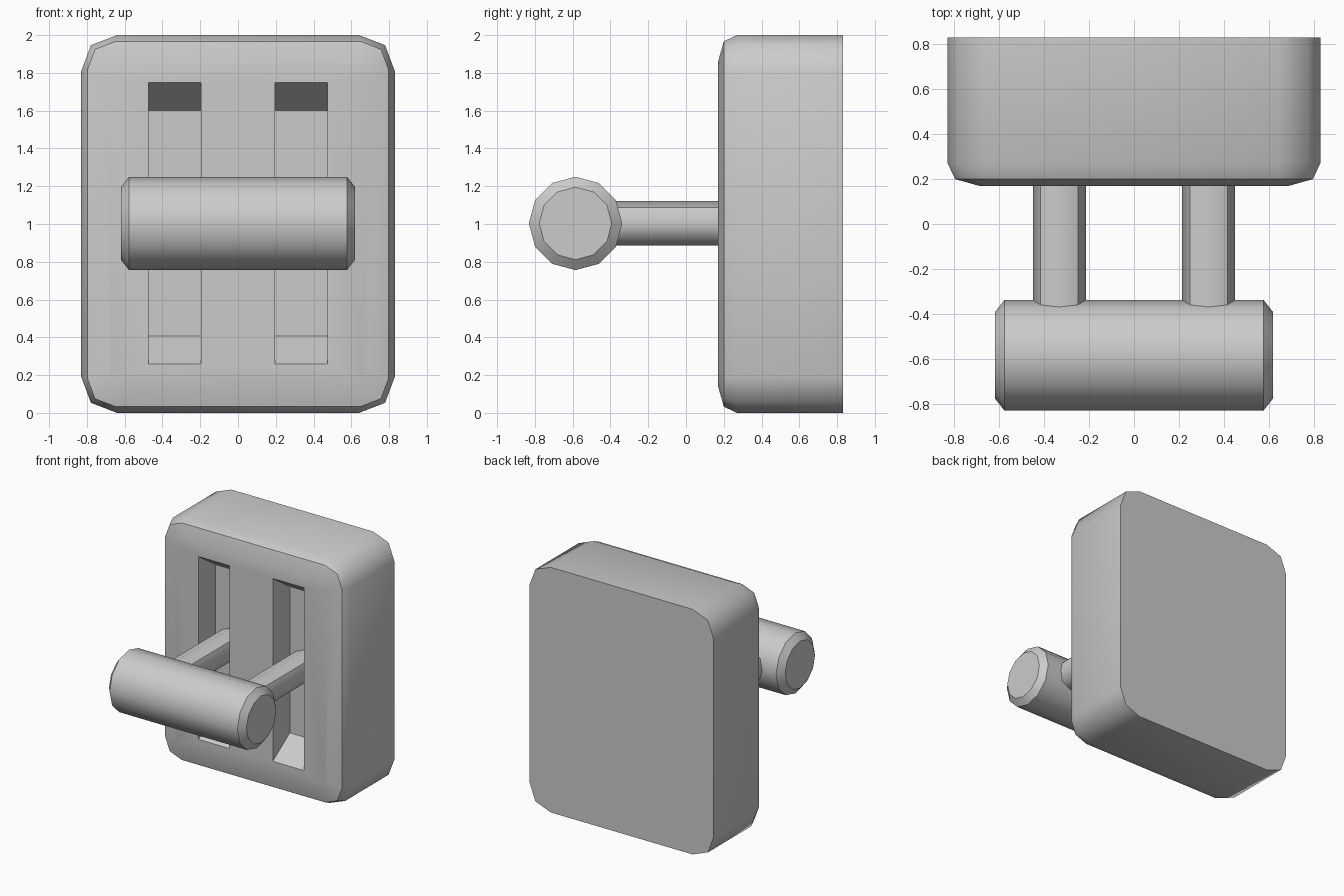
import bpy, bmesh, math
from mathutils import Matrix

cube = bpy.data.objects.get("Cube")
if cube:
    bpy.data.objects.remove(cube, do_unlink=True)

GREY = (0.6, 0.6, 0.6, 1)
grey = bpy.data.materials.new("plain grey")
grey.use_nodes = True
grey.diffuse_color = GREY
grey.node_tree.nodes["Principled BSDF"].inputs["Base Color"].default_value = GREY


def make_object(name, bm):
    bmesh.ops.recalc_face_normals(bm, faces=bm.faces)
    mesh = bpy.data.meshes.new(name)
    bm.to_mesh(mesh)
    bm.free()
    mesh.materials.append(grey)
    obj = bpy.data.objects.new(name, mesh)
    bpy.context.collection.objects.link(obj)
    return obj


def loft(name, loops):
    """Join matching closed loops with quads and cap both ends."""
    bm = bmesh.new()
    rings = [[bm.verts.new(p) for p in loop] for loop in loops]
    for a, b in zip(rings, rings[1:]):
        for i in range(len(a)):
            j = (i + 1) % len(a)
            bm.faces.new((a[i], a[j], b[j], b[i]))
    bm.faces.new(rings[0])
    bm.faces.new(rings[-1])
    return make_object(name, bm)


def smooth(obj, is_sharp):
    """Smooth shading, with sharp edges picked by a rule."""
    bm = bmesh.new()
    bm.from_mesh(obj.data)
    for face in bm.faces:
        face.smooth = True
    for edge in bm.edges:
        edge.smooth = not is_sharp(edge)
    bm.to_mesh(obj.data)
    bm.free()


def rounded_loop(w, h, r, y):
    corner = [(w - r, h), (w - 0.27 * r, h - 0.28 * r), (w, h - r)]
    pts = corner + [(x, -z) for x, z in reversed(corner)]
    pts += [(-x, -z) for x, z in corner] + [(-x, z) for x, z in reversed(corner)]
    return [(x, y, z + 1) for x, z in pts]


def circle_x(x, r, sides=12):
    return [(x, -0.585 + r * math.cos(math.tau * i / sides),
             1.003 + r * math.sin(math.tau * i / sides)) for i in range(sides)]


# Backplate with rounded corners and a softened front rim
body = loft("backplate", [
    rounded_loop(0.83, 1.0, 0.19, 0.83),
    rounded_loop(0.83, 1.0, 0.19, 0.27),
    rounded_loop(0.797, 0.967, 0.15, 0.2),
    rounded_loop(0.69, 0.86, 0.09, 0.17),
])

# Two slots with sloped ends, cut into the front
SLOT_FRONT, SLOT_BACK = 0.17, 0.39
for side in (-1, 1):
    loops = []
    for y, half in ((0.07, 0.813), (SLOT_BACK, 0.597)):
        loops.append([(side * 0.335 + sx * 0.14, y, 1.004 + sz * half)
                      for sx, sz in ((-1, -1), (1, -1), (1, 1), (-1, 1))])
    cutter = loft("slot_cutter", loops)
    cutter.hide_render = True
    cut = body.modifiers.new("slot", 'BOOLEAN')
    cut.operation = 'DIFFERENCE'
    cut.solver = 'EXACT'
    cut.object = cutter
    bpy.context.view_layer.objects.active = body
    bpy.ops.object.modifier_apply(modifier=cut.name)
    bpy.data.objects.remove(cutter, do_unlink=True)


def body_sharp(edge):
    a, b = (v.co for v in edge.verts)
    outer_corner = abs(a.x) > 0.55 and abs(a.y - b.y) > 0.01
    return not outer_corner and edge.calc_face_angle(0) > math.radians(35)


smooth(body, body_sharp)

# Arms linking the slots to the handle
for side, name in ((-1, "right_arm"), (1, "left_arm")):
    bm = bmesh.new()
    bmesh.ops.create_cone(bm, cap_ends=True, segments=8, radius1=0.118,
                          radius2=0.118, depth=0.91)
    bm.transform(Matrix.Translation((side * 0.333, -0.065, 1.003))
                 @ Matrix.Rotation(math.pi / 2, 4, 'X'))
    arm = make_object(name, bm)

    def arm_sharp(edge):
        a, b = (v.co for v in edge.verts)
        if abs(a.y - b.y) < 0.01:
            return True
        return 0.05 < a.z - 1.003 < 0.1
    smooth(arm, arm_sharp)

# Horizontal handle with chamfered ends
handle = loft("handle", [circle_x(x, r) for x, r in
                         ((-0.62, 0.192), (-0.577, 0.247), (0.577, 0.247), (0.62, 0.192))])
smooth(handle, lambda e: e.calc_face_angle(0) > math.radians(35))
